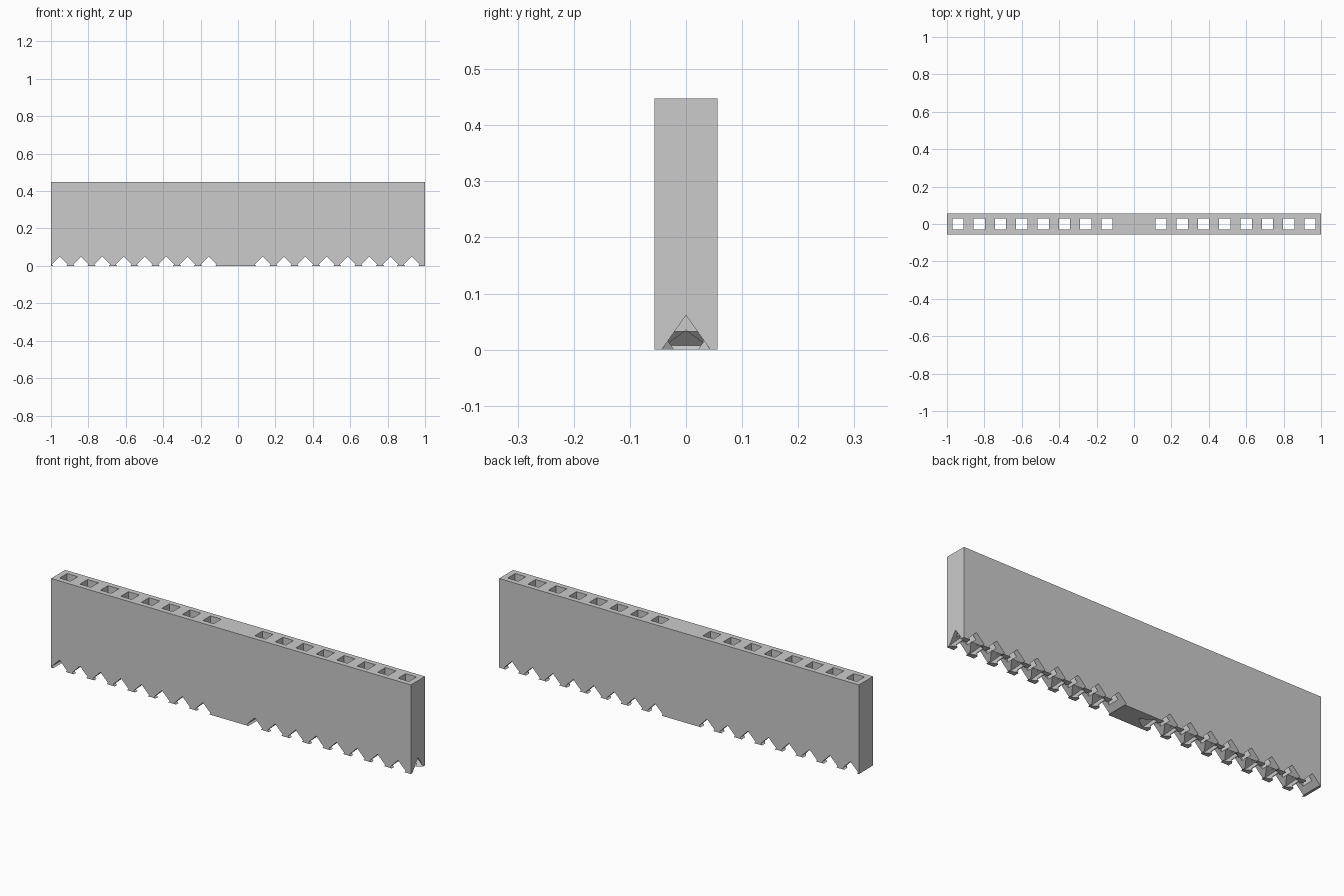
import bpy, bmesh, math
from mathutils import Matrix, Vector

cube = bpy.data.objects.get("Cube")
if cube:
    bpy.data.objects.remove(cube, do_unlink=True)

DEPTH, HEIGHT = 0.112, 0.448
BORE = 0.06                      # side of every square passage
FIRST, PITCH = 0.144, 0.1139     # bore spacing each side of the middle
DIAGONAL = BORE / math.sqrt(2)

grey = bpy.data.materials.new("plain_grey")
grey.use_nodes = True
grey.diffuse_color = (0.6, 0.6, 0.6, 1)
grey.node_tree.nodes["Principled BSDF"].inputs["Base Color"].default_value = (0.6, 0.6, 0.6, 1)


def boxes(name, items):
    """Make one object from (size, matrix) boxes."""
    bm = bmesh.new()
    for size, matrix in items:
        scale = Matrix.Diagonal((*size, 1))
        bmesh.ops.create_cube(bm, size=1, matrix=matrix @ scale)
    mesh = bpy.data.meshes.new(name)
    bm.to_mesh(mesh)
    bm.free()
    mesh.materials.append(grey)
    obj = bpy.data.objects.new(name, mesh)
    bpy.context.collection.objects.link(obj)
    return obj


def place(x, z):
    return Matrix.Translation((x, 0, z))


def cut(target, cutter):
    """Subtract the cutter and discard it."""
    cutter.hide_render = True
    mod = target.modifiers.new("cut", "BOOLEAN")
    mod.operation = "DIFFERENCE"
    mod.solver = "EXACT"
    mod.object = cutter
    bpy.context.view_layer.objects.active = target
    bpy.ops.object.modifier_apply(modifier=mod.name)
    bpy.data.objects.remove(cutter, do_unlink=True)


# Main bar
bar = boxes("manifold_bar", [((2, DEPTH, HEIGHT), place(0, HEIGHT / 2))])
centres = sorted(s * (FIRST + i * PITCH) for s in (-1, 1) for i in range(8))

# Vertical square bores
cut(bar, boxes("bore_cutter", [((BORE, BORE, 1), place(x, 0.2)) for x in centres]))

# Diamond notches across the bottom edge
tilt = Matrix.Rotation(math.radians(45), 4, "Y")
cut(bar, boxes("notch_cutter", [
    ((BORE, 0.3, BORE), place(x - 0.012, 0.05 - DIAGONAL) @ tilt) for x in centres]))

# Slanted diamond channels, from each bore down towards +x
roll = Matrix.Rotation(math.radians(45), 4, "X")
length = 0.16
along = Vector((1, 0, -1)).normalized() * length / 2
for start in (0, 1):
    cut(bar, boxes("channel_cutter", [
        ((length, BORE, BORE), place(x + along.x, BORE + along.z) @ tilt @ roll)
        for x in centres[start::2]]))
